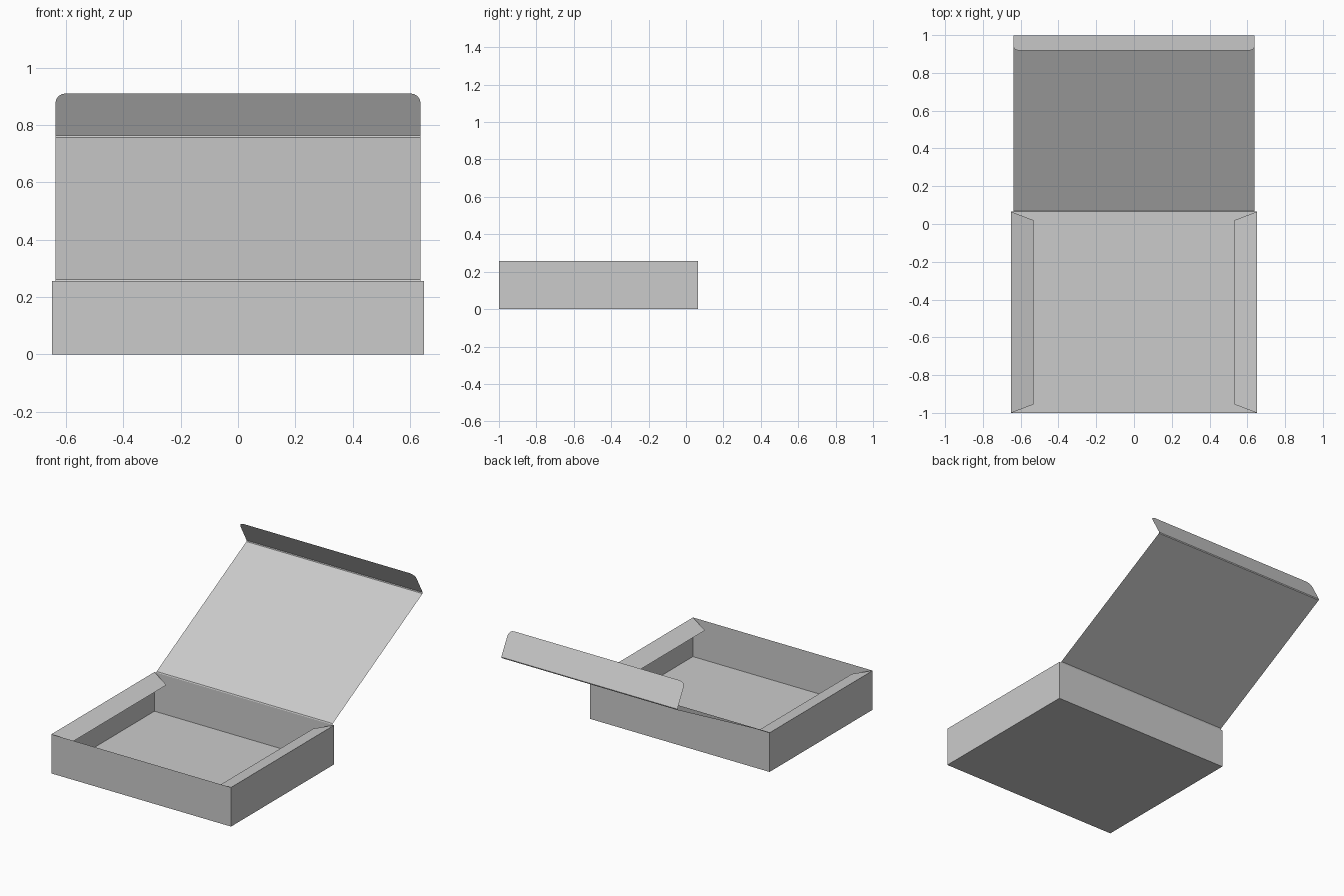
import bpy
import math

if "Cube" in bpy.data.objects:
    bpy.data.objects.remove(bpy.data.objects["Cube"])

W, LID_W = 0.65, 0.637           # half widths of tray and lid
Y0, Y1, H = -1.0, 0.065, 0.256   # tray front, tray back, wall height


def sheet(name, verts, faces):
    mesh = bpy.data.meshes.new(name)
    mesh.from_pydata(verts, [], faces)
    mesh.update()
    obj = bpy.data.objects.new(name, mesh)
    bpy.context.collection.objects.link(obj)
    return obj


# Open cardboard tray: floor and four walls, single sheet
base = [(-W, Y0), (W, Y0), (W, Y1), (-W, Y1)]
verts = [(x, y, z) for z in (0, H) for x, y in base]
walls = [(i, (i + 1) % 4, (i + 1) % 4 + 4, i + 4) for i in range(4)]
sheet("tray", verts, [(3, 2, 1, 0)] + walls)

# Side flaps folded inward, sloping slightly down, with tapered ends
for side, label in ((-1, "left"), (1, "right")):
    inner_x, drop, taper = side * 0.532, 0.036, 0.045
    pts = [(side * W, Y0, H), (side * W, Y1, H),
           (inner_x, Y1 - taper, H - drop), (inner_x, Y0 + taper, H - drop)]
    sheet(label + "_side_flap", pts, [(0, 1, 2, 3) if side > 0 else (3, 2, 1, 0)][:1]
          if side < 0 else [(0, 1, 2, 3)])

# Lid panel with narrow creases at the hinge and the front fold
profile = [(Y1, H - 0.002), (0.069, 0.262), (0.997, 0.757), (0.999, 0.764)]
verts = [(x, y, z) for y, z in profile for x in (-LID_W, LID_W)]
sheet("lid", verts, [(2 * i, 2 * i + 1, 2 * i + 3, 2 * i + 2) for i in range(3)])

# Tuck flap with rounded outer corners
start, end = profile[-1], (0.918, 0.911)
dy, dz = end[0] - start[0], end[1] - start[1]
length, r = math.hypot(dy, dz), 0.036
outline = [(LID_W, 0)]
for k in range(5):
    a = math.radians(90 * k / 4)
    outline.append((LID_W - r + r * math.cos(a), length - r + r * math.sin(a)))
outline += [(-x, t) for x, t in reversed(outline)]
verts = [(x, start[0] + dy * t / length, start[1] + dz * t / length) for x, t in outline]
sheet("tuck_flap", verts, [tuple(range(len(verts)))])
